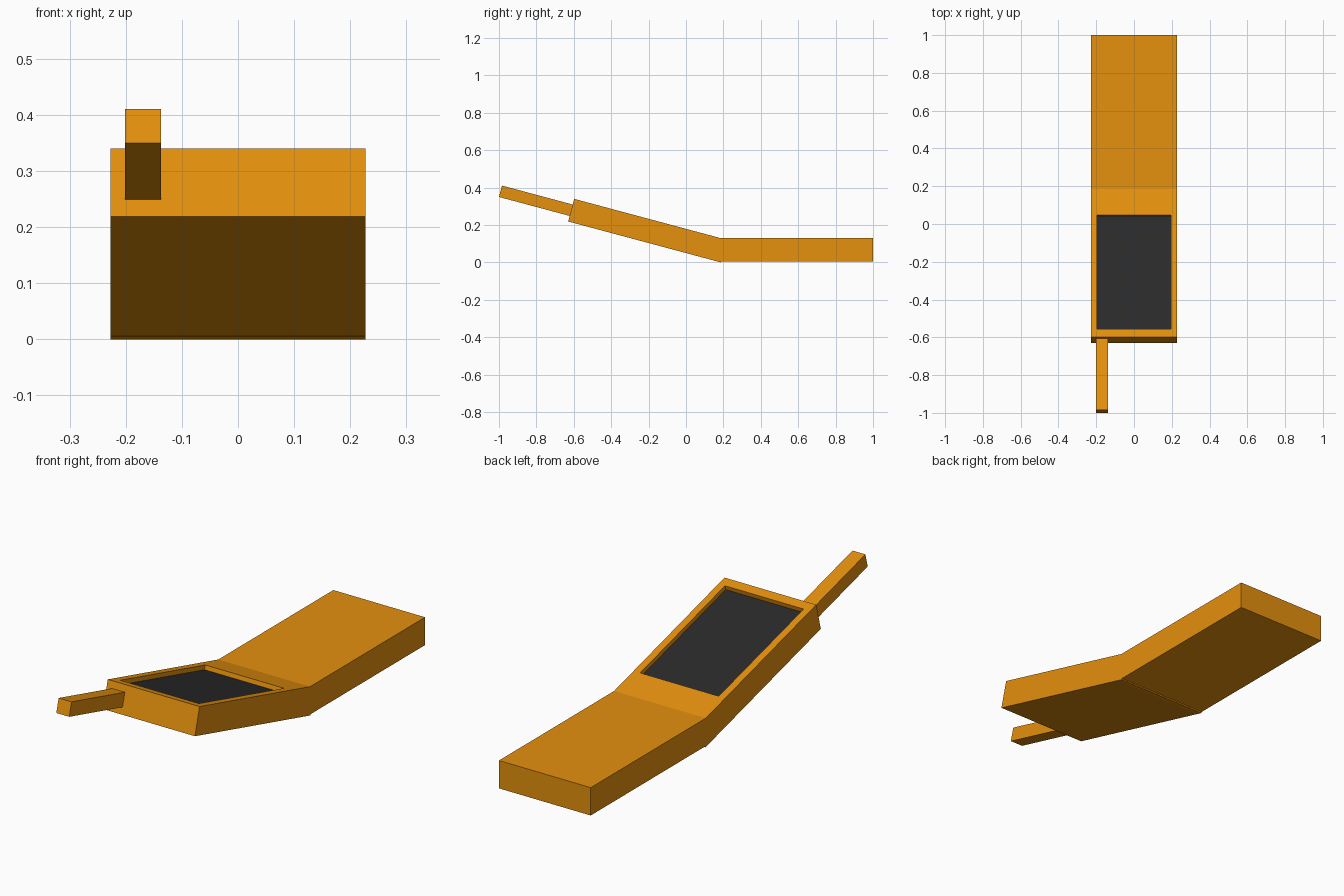
import bpy, bmesh, math
from mathutils import Matrix, Vector

if "Cube" in bpy.data.objects:
    bpy.data.objects.remove(bpy.data.objects["Cube"])


def material(name, col):
    m = bpy.data.materials.new(name)
    m.diffuse_color = (*col, 1)
    m.use_nodes = True
    m.node_tree.nodes["Principled BSDF"].inputs["Base Color"].default_value = m.diffuse_color
    return m


ORANGE = material("orange", (0.78, 0.28, 0.004))
DARK = material("dark grey", (0.023, 0.023, 0.023))
ANGLE = math.radians(-15)


def finish(bm, name, mats, tilt_at=None):
    bmesh.ops.recalc_face_normals(bm, faces=bm.faces)
    if tilt_at:
        bm.transform(Matrix.Translation(tilt_at) @ Matrix.Rotation(ANGLE, 4, 'X'))
    me = bpy.data.meshes.new(name)
    bm.to_mesh(me)
    bm.free()
    for m in mats:
        me.materials.append(m)
    ob = bpy.data.objects.new(name, me)
    bpy.context.collection.objects.link(ob)
    return ob


def box(lo, hi):
    bm = bmesh.new()
    lo, hi = Vector(lo), Vector(hi)
    bmesh.ops.create_cube(bm, size=1)
    for v in bm.verts:
        v.co = (lo + hi) / 2 + Vector([a * b for a, b in zip(v.co, hi - lo)])
    return bm


W = 0.2275

# flat lower half of the handset
finish(box((-W, 0.165, 0.005), (W, 1.0, 0.13)), "lower_body", [ORANGE])

# tilted upper half with a recessed screen; local origin is its bottom front edge
L, T = 0.846, 0.125
bm = box((-W, 0, 0), (W, L, T))
top = max(bm.faces, key=lambda f: f.calc_center_median().z)
bmesh.ops.inset_individual(bm, faces=[top], thickness=0.03)
for v in top.verts:
    v.co.x = math.copysign(0.195, v.co.x)
    v.co.y = 0.0445 if v.co.y < L / 2 else 0.667
floor = bmesh.ops.extrude_discrete_faces(bm, faces=[top])["faces"][0]
for v in floor.verts:
    v.co.z -= 0.02
floor.material_index = 1
finish(bm, "upper_body", [ORANGE, DARK], (0, -0.63, 0.219))

# square antenna, parallel to the tilted half
finish(box((-0.201, 0, 0), (-0.137, 0.42, 0.063)), "antenna", [ORANGE], (0, -1.0, 0.35))
